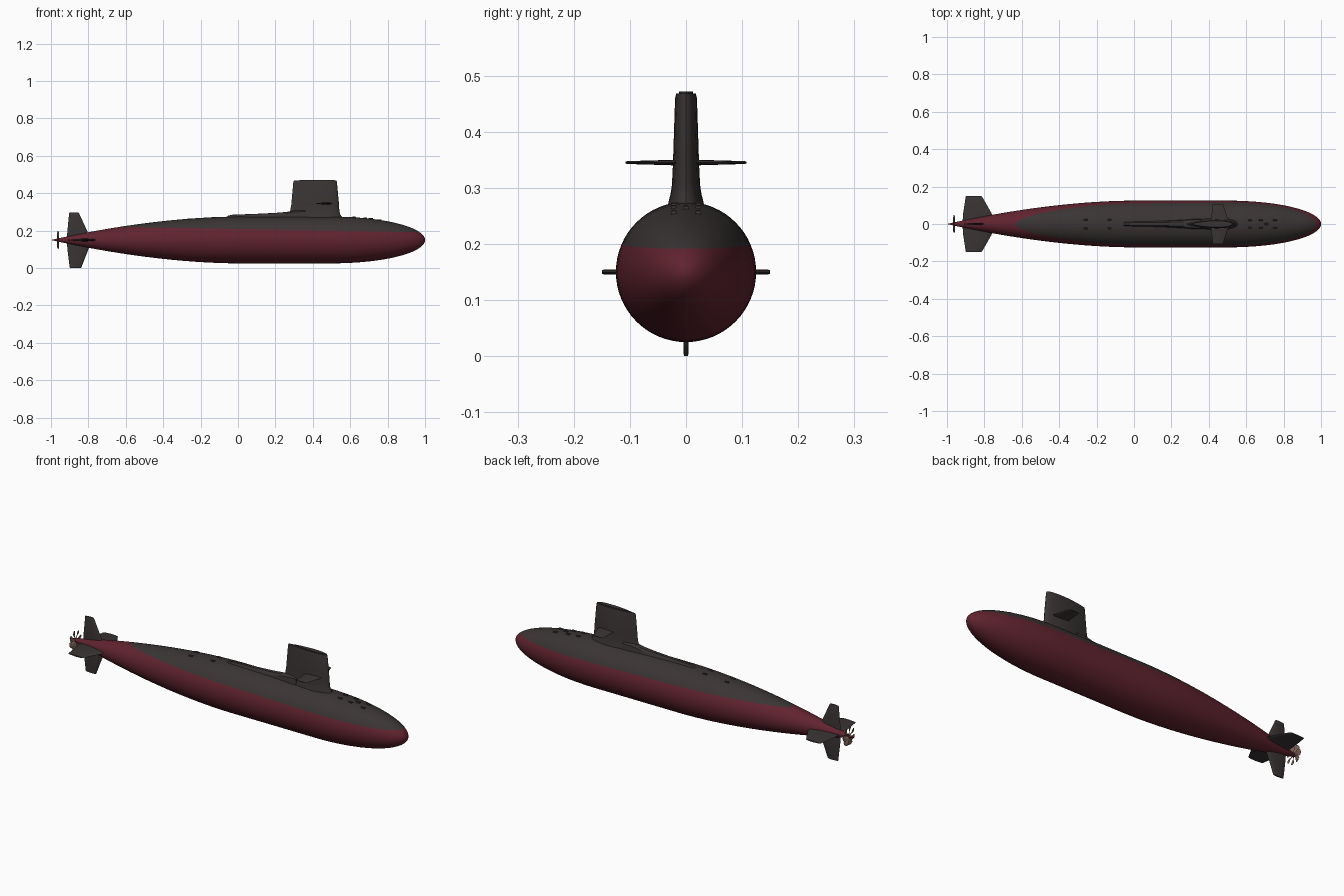
import bpy, bmesh, math
from mathutils import Vector

if "Cube" in bpy.data.objects:
    bpy.data.objects.remove(bpy.data.objects["Cube"])

AXIS_Z, R = 0.15, 0.125


def material(name, rgb):
    m = bpy.data.materials.new(name)
    m.diffuse_color = (*rgb, 1)
    m.use_nodes = True
    m.node_tree.nodes["Principled BSDF"].inputs["Base Color"].default_value = m.diffuse_color
    return m


DARK = material("dark grey", (0.042, 0.035, 0.034))
RED = material("dark red", (0.118, 0.017, 0.028))
BRONZE = material("dull bronze", (0.2, 0.12, 0.095))


def finish(bm, name, mats, angle=35):
    bmesh.ops.recalc_face_normals(bm, faces=bm.faces[:])
    me = bpy.data.meshes.new(name)
    bm.to_mesh(me)
    bm.free()
    ob = bpy.data.objects.new(name, me)
    bpy.context.collection.objects.link(ob)
    for m in mats:
        me.materials.append(m)
    bpy.ops.object.select_all(action='DESELECT')
    ob.select_set(True)
    bpy.context.view_layer.objects.active = ob
    bpy.ops.object.shade_smooth_by_angle(angle=math.radians(angle))
    return ob


def loft(bm, rings):
    """Skin a list of equal-length point rings and cap both ends."""
    vs = [[bm.verts.new(p) for p in ring] for ring in rings]
    n = len(vs[0])
    for a, b in zip(vs, vs[1:]):
        for i in range(n):
            j = (i + 1) % n
            bm.faces.new((a[i], a[j], b[j], b[i]))
    bm.faces.new(vs[0])
    bm.faces.new(vs[-1])


def foil(x0, x1, half, n=12):
    """Streamlined outline: round nose at x1, fine tail at x0."""
    upper = []
    for i in range(n + 1):
        u = 0.5 * (1 - math.cos(math.pi * i / n))
        t = 2.6 * (0.95 * math.sqrt(u) - 0.42 * u - 0.53 * u ** 2.2) / 1.09
        upper.append((x1 + (x0 - x1) * u, half * t))
    return upper + [(x, -y) for x, y in upper[-2:0:-1]]


def hull_radius(x):
    if x > 0.5:
        return R * math.sqrt(max(0, 1 - ((x - 0.5) / 0.5) ** 2))
    if x < 0:
        return R * (1 - abs(x) ** 1.8)
    return R


# hull: body of revolution, split into two paint colours by a slightly sloped plane
bm = bmesh.new()
xs = [-0.998] + [-1 + 0.05 * i for i in range(1, 21)] + [0.17, 0.34]
xs += [0.5 + 0.5 * math.sin(math.pi / 2 * i / 18) for i in range(18)] + [0.9995]
N = 64
loft(bm, [[(x, hull_radius(x) * math.cos(2 * math.pi * i / N),
            AXIS_Z + hull_radius(x) * math.sin(2 * math.pi * i / N)) for i in range(N)]
          for x in xs])
co, no = Vector((0.5, 0, 0.2)), Vector((0.018, 0, 1)).normalized()
bmesh.ops.bisect_plane(bm, geom=bm.verts[:] + bm.edges[:] + bm.faces[:],
                       plane_co=co, plane_no=no, dist=1e-5)
for f in bm.faces:
    f.material_index = 0 if (f.calc_center_median() - co).dot(no) > 0 else 1
finish(bm, "hull", [DARK, RED], 50)

# sail with flared foot: (z, aft x, fore x, half width)
bm = bmesh.new()
levels = [(0.25, 0.235, 0.562, 0.040), (0.275, 0.255, 0.555, 0.036), (0.288, 0.268, 0.546, 0.032),
          (0.305, 0.279, 0.542, 0.029), (0.34, 0.285, 0.540, 0.027), (0.46, 0.296, 0.529, 0.0225),
          (0.468, 0.299, 0.526, 0.020)]
loft(bm, [[(x, y, z) for x, y in foil(a, b, w)] for z, a, b, w in levels])
finish(bm, "sail", [DARK])

# raised plate on the sail roof
bm = bmesh.new()
loft(bm, [[(x, y, z) for x, y in foil(0.33, 0.515, 0.014)] for z in (0.464, 0.472)])
finish(bm, "sail_roof_plate", [DARK])

# deck fairing behind the sail: (x, half width, top z)
bm = bmesh.new()
rings = []
for x, w, z in [(-0.068, 0.008, 0.271), (-0.05, 0.010, 0.281), (-0.03, 0.011, 0.285),
                (0.1, 0.013, 0.290), (0.2, 0.016, 0.295), (0.26, 0.019, 0.300),
                (0.30, 0.022, 0.308), (0.36, 0.024, 0.310)]:
    rings.append([(x, -w - 0.006, 0.25), (x, -w, z - 0.008), (x, -w * 0.6, z - 0.001),
                  (x, 0, z), (x, w * 0.6, z - 0.001), (x, w, z - 0.008), (x, w + 0.006, 0.25)])
loft(bm, rings)
finish(bm, "deck_fairing", [DARK])


def fin(name, direction, base_z, sections):
    """Tapered foil fin; sections are (span, aft x, fore x, half thickness)."""
    d = Vector(direction)
    side = d.cross(Vector((1, 0, 0)))
    bm = bmesh.new()
    loft(bm, [[Vector((x, 0, base_z)) + d * s + side * t for x, t in foil(a, b, w, 8)]
              for s, a, b, w in sections])
    finish(bm, name, [DARK])


# planes and rudders
for side, s in (("left", 1), ("right", -1)):
    fin("sail_plane_" + side, (0, s, 0), 0.345,
        [(0.0, 0.41, 0.51, 0.0065), (0.104, 0.42, 0.478, 0.003), (0.108, 0.423, 0.474, 0.002)])
    fin("stern_plane_" + side, (0, s, 0), AXIS_Z,
        [(0.01, -0.917, -0.745, 0.009), (0.06, -0.913, -0.763, 0.0075),
         (0.146, -0.90, -0.812, 0.005), (0.15, -0.897, -0.817, 0.004)])
fin("upper_rudder", (0, 0, 1), AXIS_Z,
    [(0.01, -0.915, -0.79, 0.008), (0.05, -0.912, -0.807, 0.0075),
     (0.143, -0.903, -0.85, 0.005), (0.146, -0.90, -0.853, 0.004)])
fin("lower_rudder", (0, 0, -1), AXIS_Z,
    [(0.01, -0.915, -0.785, 0.008), (0.05, -0.912, -0.800, 0.0075),
     (0.146, -0.90, -0.837, 0.005), (0.15, -0.898, -0.842, 0.004)])

# propeller: seven broad pitched blades around the tail cone
bm = bmesh.new()
for k in range(7):
    a0 = 2 * math.pi * k / 7
    rings = []
    for r, half, pitch in [(0.005, 0.30, 0.006), (0.02, 0.36, 0.006), (0.036, 0.42, 0.005),
                           (0.045, 0.34, 0.004), (0.049, 0.16, 0.002)]:
        ring = []
        for u, t in ((-1, 0), (0, 0.0015), (1, 0), (0, -0.0015)):
            a = a0 + u * half
            ring.append((-0.962 + u * pitch + t, r * math.cos(a), AXIS_Z + r * math.sin(a)))
        rings.append(ring)
    loft(bm, rings)
finish(bm, "propeller", [BRONZE])

# small deck fittings on the bow and the after deck, in pairs
bm = bmesh.new()
fittings = [(x, y) for x in (0.62, 0.68, 0.755) for y in (-0.022, 0.022)]
fittings += [(x, y) for x in (-0.13, -0.26) for y in (-0.025, 0.025)]
fittings += [(0.71, 0.0)]
for x, y in fittings:
    z = AXIS_Z + math.sqrt(hull_radius(x) ** 2 - y * y)
    rings = []
    for h, l, w in ((-0.006, 0.011, 0.005), (0.003, 0.011, 0.005), (0.005, 0.008, 0.003)):
        rings.append([(x + i * l, y + j * w, z + h) for i, j in ((-1, -1), (1, -1), (1, 1), (-1, 1))])
    loft(bm, rings)
finish(bm, "deck_fittings", [DARK])
